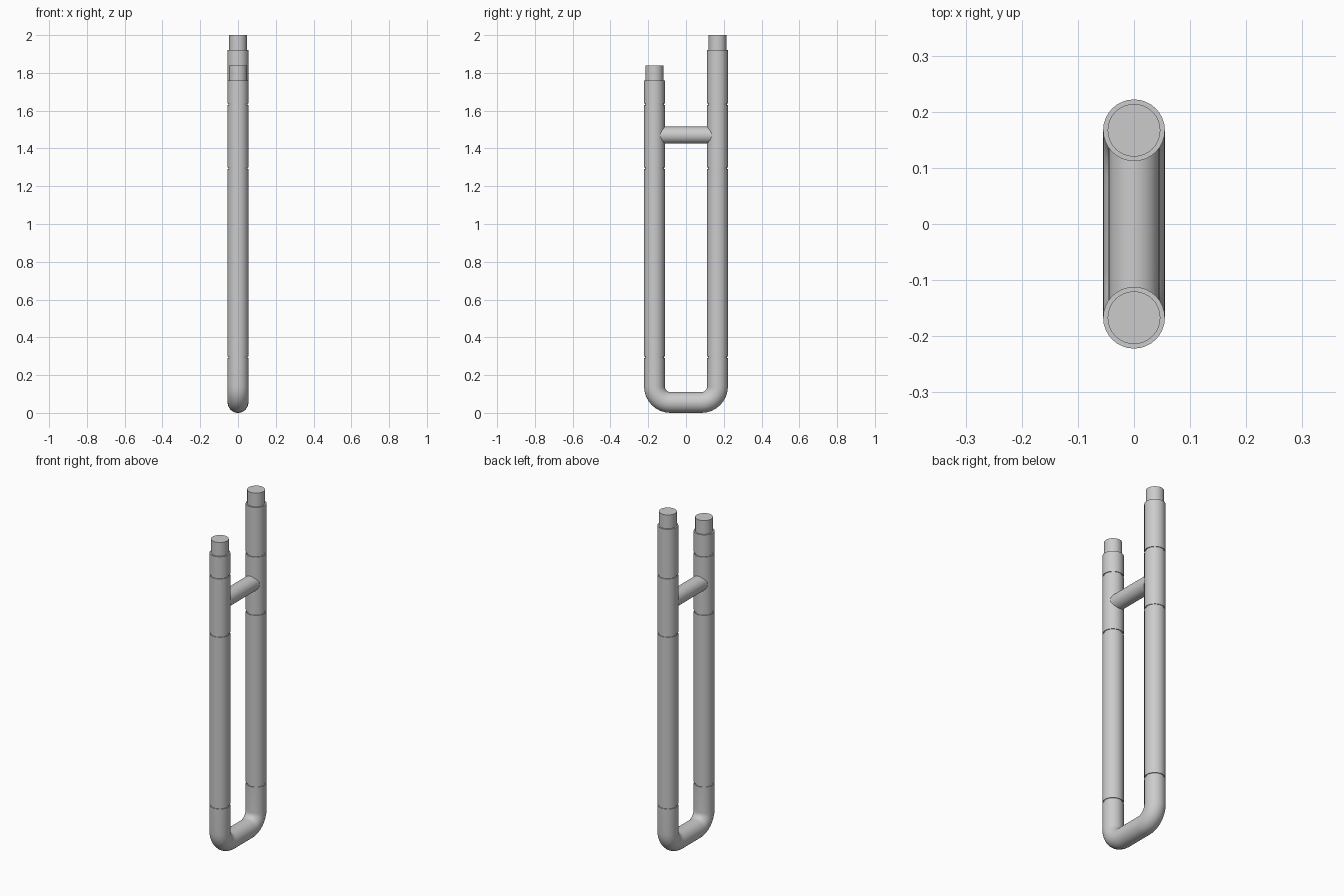
import bpy, bmesh, math
from mathutils import Vector

if "Cube" in bpy.data.objects:
    bpy.data.objects.remove(bpy.data.objects["Cube"], do_unlink=True)

SIDES = 32
R = 0.055          # pipe radius
NECK = 0.051       # radius inside the joint grooves
TIP = 0.047        # spigot radius
BAR = 0.045        # cross bar radius
LEG_Y = 0.167
BEND = 0.085       # centreline radius of the elbows
JOINTS = (0.295, 1.295, 1.635)


def tube(name, rings):
    """Capped tube through rings of (y, z, direction angle in the YZ plane, radius)."""
    bm = bmesh.new()
    loops = []
    for y, z, ang, r in rings:
        side = Vector((0, -math.sin(ang), math.cos(ang)))
        loop = []
        for i in range(SIDES):
            a = math.tau * i / SIDES
            p = Vector((0, y, z)) + r * (math.cos(a) * Vector((1, 0, 0)) + math.sin(a) * side)
            loop.append(bm.verts.new(p))
        loops.append(loop)
    for low, high in zip(loops, loops[1:]):
        for i in range(SIDES):
            j = (i + 1) % SIDES
            bm.faces.new((low[i], low[j], high[j], high[i]))
    bm.faces.new(loops[0])
    bm.faces.new(loops[-1])
    bmesh.ops.recalc_face_normals(bm, faces=bm.faces)
    mesh = bpy.data.meshes.new(name)
    bm.to_mesh(mesh)
    bm.free()
    mesh.shade_smooth()
    mesh.set_sharp_from_angle(angle=math.radians(30))
    obj = bpy.data.objects.new(name, mesh)
    bpy.context.collection.objects.link(obj)
    return obj


def upright(name, y, profile):
    return tube(name, [(y, z, math.pi / 2, r) for z, r in profile])


def pipe_profile(z0, z1, groove_top=True):
    """Straight pipe whose ends step in to form half of each joint groove."""
    g = 0.004
    profile = [(z0, NECK), (z0 + g, NECK), (z0 + g, R)]
    return profile + ([(z1 - g, R), (z1 - g, NECK), (z1, NECK)] if groove_top else [(z1, R)])


# U-bend joining both legs at the bottom
top = JOINTS[0]
rings = [(-LEG_Y, top, -math.pi / 2, NECK), (-LEG_Y, top - 0.004, -math.pi / 2, NECK),
         (-LEG_Y, top - 0.004, -math.pi / 2, R)]
for sign, start in ((-1, -math.pi / 2), (1, 0)):
    for k in range(9):
        d = start + math.pi / 2 * k / 8
        rings.append((sign * (LEG_Y - BEND) + BEND * math.sin(d),
                      R + BEND - BEND * math.cos(d), d, R))
rings += [(-y, z, math.pi / 2, r) for y, z, ang, r in reversed(rings[:3])]
tube("u_bend", rings)

# Legs: long pipe, branch fitting, end pipe and narrow spigot
for side, y, shoulder in (("front", -LEG_Y, 1.76), ("back", LEG_Y, 1.92)):
    upright(side + "_long_pipe", y, pipe_profile(JOINTS[0], JOINTS[1]))
    upright(side + "_branch_fitting", y, pipe_profile(JOINTS[1], JOINTS[2]))
    upright(side + "_end_pipe", y, pipe_profile(JOINTS[2], shoulder, False))
    upright(side + "_spigot", y, [(shoulder - 0.01, TIP), (shoulder + 0.08, TIP)])

# Cross bar between the branch fittings
tube("cross_bar", [(-LEG_Y, 1.47, 0, BAR), (LEG_Y, 1.47, 0, BAR)])
